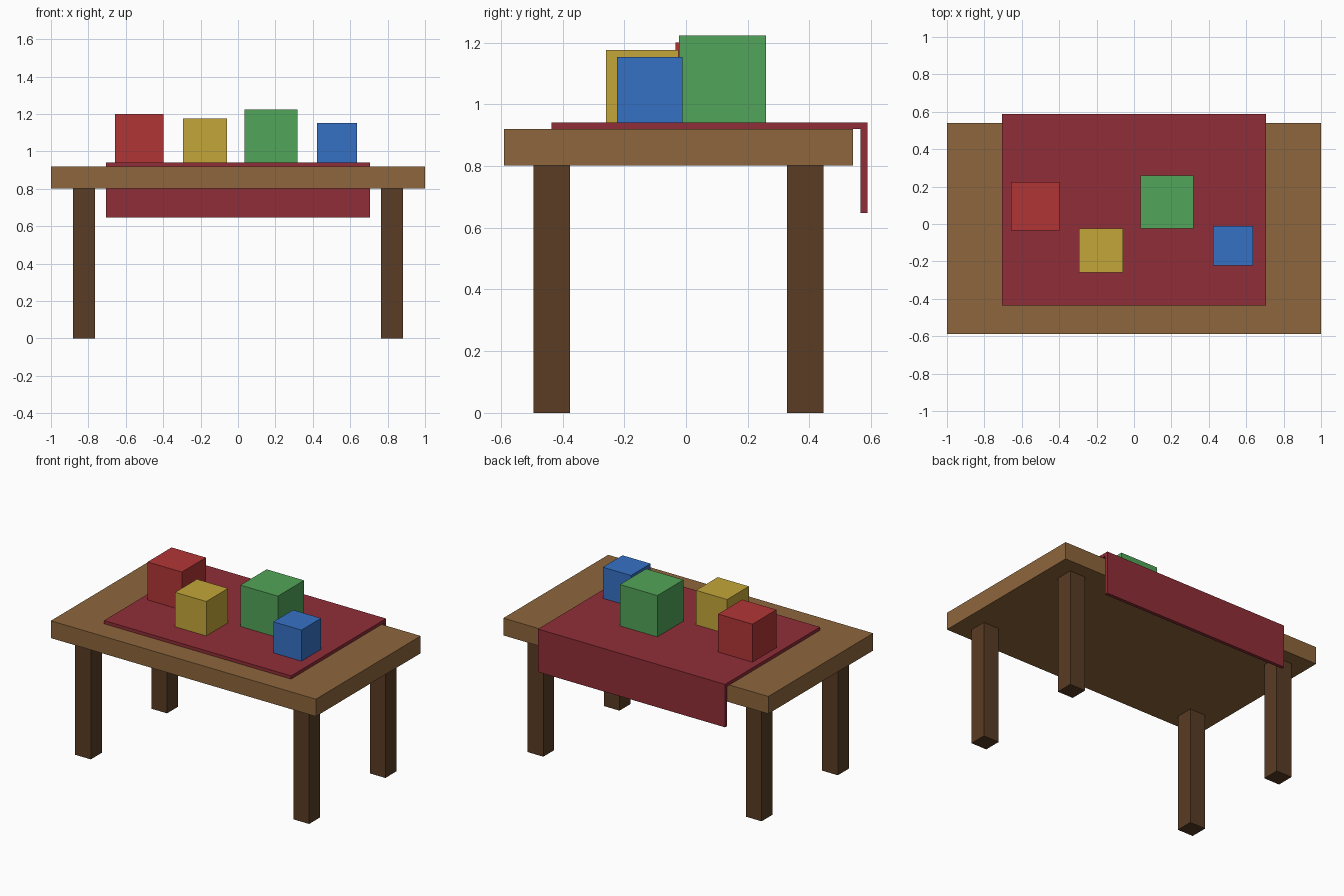
import bpy
import bmesh

if "Cube" in bpy.data.objects:
    bpy.data.objects.remove(bpy.data.objects["Cube"])


def material(name, rgb):
    mat = bpy.data.materials.new(name)
    mat.diffuse_color = (*rgb, 1.0)
    mat.use_nodes = True
    mat.node_tree.nodes["Principled BSDF"].inputs["Base Color"].default_value = mat.diffuse_color
    return mat


def add_object(name, bm, mat):
    bmesh.ops.recalc_face_normals(bm, faces=bm.faces)
    mesh = bpy.data.meshes.new(name)
    bm.to_mesh(mesh)
    bm.free()
    mesh.materials.append(mat)
    obj = bpy.data.objects.new(name, mesh)
    bpy.context.collection.objects.link(obj)
    return obj


def box(name, center, size, mat):
    bm = bmesh.new()
    bmesh.ops.create_cube(bm, size=1.0)
    for v in bm.verts:
        v.co = [c + s * k for c, s, k in zip(center, size, v.co)]
    return add_object(name, bm, mat)


TABLE_Y = -0.024   # centre of the table, front to back
CLOTH_TOP = 0.941

top_wood = material("top_wood", (0.267, 0.133, 0.045))
leg_wood = material("leg_wood", (0.10, 0.045, 0.018))
fabric = material("fabric", (0.28, 0.027, 0.039))

# Table top
box("table_top", (0, TABLE_Y, 0.86), (2.0, 1.13, 0.118), top_wood)

# Four legs
for depth, sy in (("front", -1), ("back", 1)):
    for side, sx in (("left", -1), ("right", 1)):
        box(f"{depth}_{side}_leg", (sx * 0.824, TABLE_Y + sy * 0.411, 0.401),
            (0.118, 0.118, 0.802), leg_wood)

# Cloth: L-shaped profile with a drop behind the table, extruded across x
profile = [(-0.436, 0.919), (0.565, 0.919), (0.565, 0.648),
           (0.588, 0.648), (0.588, CLOTH_TOP), (-0.436, CLOTH_TOP)]
half_width = 0.706
bm = bmesh.new()
face = bm.faces.new([bm.verts.new((-half_width, y, z)) for y, z in profile])
ext = bmesh.ops.extrude_face_region(bm, geom=[face], use_keep_orig=True)
bmesh.ops.translate(bm, vec=(2 * half_width, 0, 0),
                    verts=[g for g in ext["geom"] if isinstance(g, bmesh.types.BMVert)])
add_object("cloth", bm, fabric)

# Coloured cubes resting on the cloth: name, x, y, size, colour
cubes = [
    ("red", -0.529, 0.095, 0.259, (0.443, 0.036, 0.036)),
    ("yellow", -0.176, -0.141, 0.235, (0.55, 0.384, 0.042)),
    ("green", 0.176, 0.118, 0.282, (0.085, 0.374, 0.10)),
    ("blue", 0.529, -0.117, 0.212, (0.036, 0.166, 0.56)),
]
for name, x, y, s, rgb in cubes:
    box(f"{name}_cube", (x, y, CLOTH_TOP + s / 2), (s, s, s), material(name, rgb))
